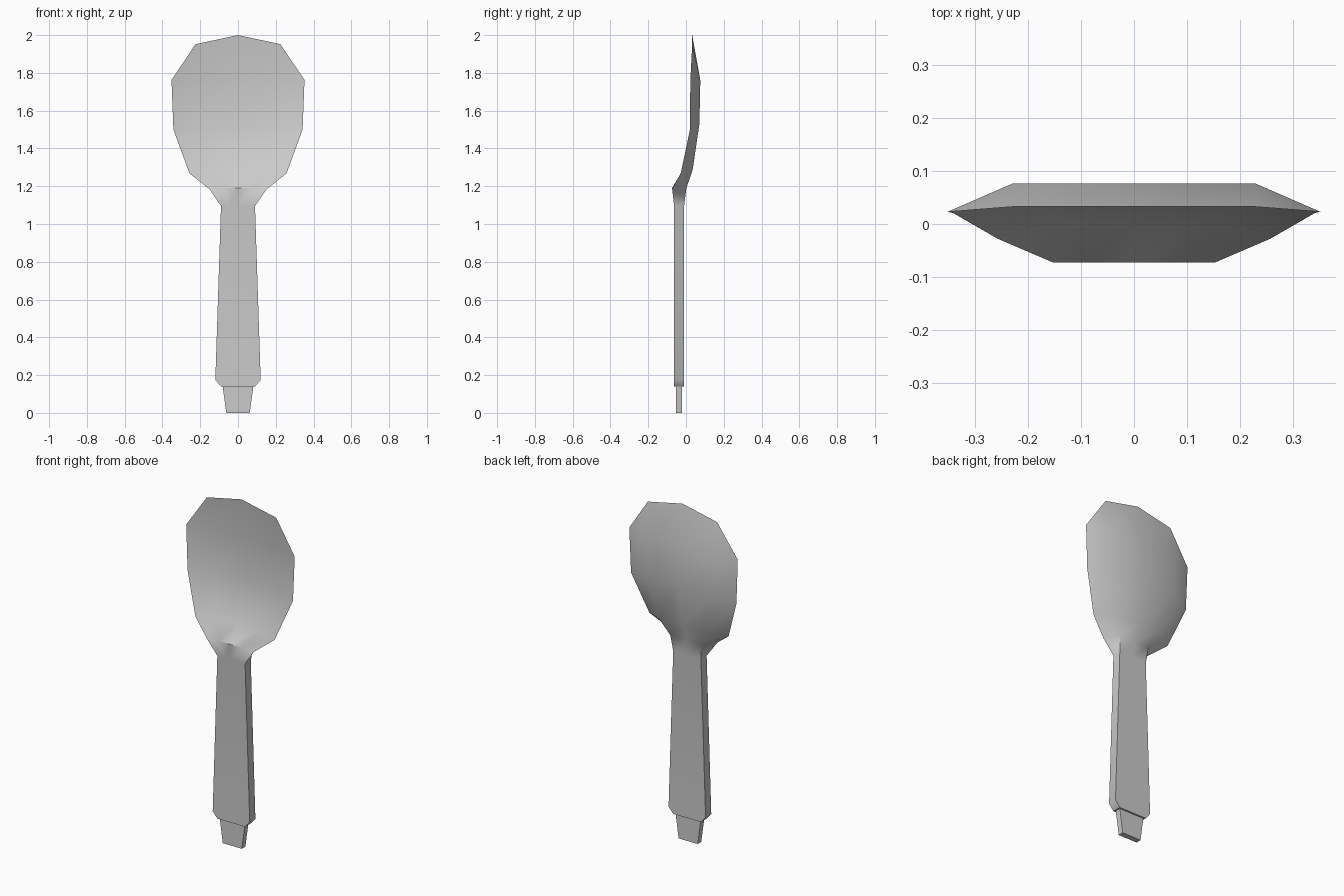
import bpy
import bmesh
import math

if "Cube" in bpy.data.objects:
    bpy.data.objects.remove(bpy.data.objects["Cube"], do_unlink=True)

metal = bpy.data.materials.new("light grey")
metal.use_nodes = True
grey = (0.6, 0.6, 0.6, 1)
metal.diffuse_color = grey
metal.node_tree.nodes["Principled BSDF"].inputs["Base Color"].default_value = grey


def ring(bm, rim, inner, back, mid_rise=0.0):
    """One cross-section; rim, inner and back are (half width, y, z)."""
    (rw, ry, rz), (iw, iy, iz), (bw, by, bz) = rim, inner, back
    pts = [(-rw, ry, rz), (-iw, iy, iz), (0, iy, iz + mid_rise), (iw, iy, iz),
           (rw, ry, rz), (bw, by, bz), (0, by, bz + mid_rise), (-bw, by, bz)]
    return [bm.verts.new(p) for p in pts]


def box_ring(bm, half, front, back, z):
    return ring(bm, (half, front, z), (half / 2, front, z), (half, back, z))


def loft(bm, rings):
    for a, b in zip(rings, rings[1:]):
        for i in range(8):
            j = (i + 1) % 8
            bm.faces.new((a[i], a[j], b[j], b[i]))
    bm.faces.new(list(reversed(rings[0])))


def finish(bm, name, angle):
    bmesh.ops.remove_doubles(bm, verts=bm.verts, dist=0.0005)
    bmesh.ops.recalc_face_normals(bm, faces=bm.faces)
    mesh = bpy.data.meshes.new(name)
    bm.to_mesh(mesh)
    bm.free()
    mesh.materials.append(metal)
    ob = bpy.data.objects.new(name, mesh)
    bpy.context.collection.objects.link(ob)
    bpy.ops.object.select_all(action='DESELECT')
    ob.select_set(True)
    bpy.context.view_layer.objects.active = ob
    bpy.ops.object.shade_smooth_by_angle(angle=math.radians(angle))


# Handle flowing through the neck into a thin hollow bowl
bm = bmesh.new()
rings = [
    box_ring(bm, 0.09, -0.063, -0.01, 0.14),
    box_ring(bm, 0.12, -0.063, -0.01, 0.175),
    box_ring(bm, 0.09, -0.063, -0.01, 1.095),
    ring(bm, (0.152, -0.073, 1.185), (0.075, -0.073, 1.19), (0.1, 0.002, 1.19)),
    ring(bm, (0.257, -0.028, 1.268), (0.13, 0.0, 1.28), (0.15, 0.035, 1.285)),
    ring(bm, (0.342, 0.021, 1.5), (0.21, 0.05, 1.52), (0.21, 0.071, 1.53)),
    ring(bm, (0.352, 0.023, 1.762), (0.22, 0.055, 1.76), (0.23, 0.076, 1.76)),
    ring(bm, (0.225, 0.033, 1.952), (0.225, 0.033, 1.952),
         (0.225, 0.033, 1.952), 0.048),
]
loft(bm, rings)
finish(bm, "handle_and_bowl", 45)

# Tapered tang under the handle
bm = bmesh.new()
rings = [box_ring(bm, 0.062, -0.053, -0.02, 0.0),
         box_ring(bm, 0.082, -0.053, -0.02, 0.145)]
loft(bm, rings)
bm.faces.new(rings[-1])
finish(bm, "tang", 30)
